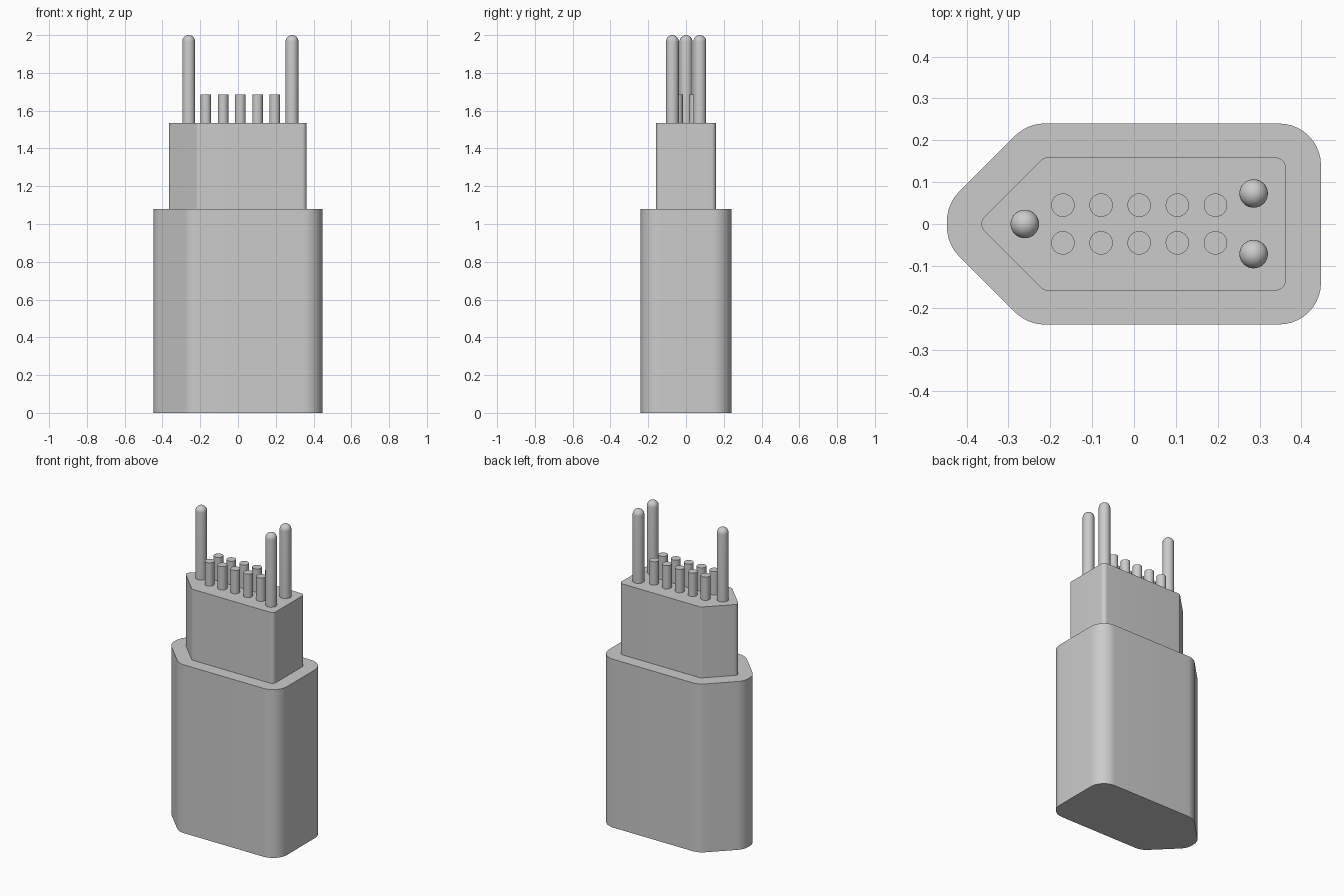
import bpy
import bmesh
import math
from mathutils import Vector

cube = bpy.data.objects.get("Cube")
if cube:
    bpy.data.objects.remove(cube, do_unlink=True)

grey = bpy.data.materials.new("light_grey")
grey.use_nodes = True
colour = (0.6, 0.6, 0.6, 1)
grey.diffuse_color = colour
grey.node_tree.nodes["Principled BSDF"].inputs["Base Color"].default_value = colour


def finish(name, bm):
    """Turn a bmesh into a grey object, smooth except at sharp edges."""
    bmesh.ops.recalc_face_normals(bm, faces=bm.faces)
    mesh = bpy.data.meshes.new(name)
    bm.to_mesh(mesh)
    bm.free()
    mesh.materials.append(grey)
    obj = bpy.data.objects.new(name, mesh)
    bpy.context.collection.objects.link(obj)
    bpy.ops.object.select_all(action='DESELECT')
    obj.select_set(True)
    bpy.context.view_layer.objects.active = obj
    bpy.ops.object.shade_smooth_by_angle(angle=math.radians(30))
    return obj


def fillet(corners, radius, steps=10):
    """Round every corner of a counter-clockwise outline."""
    points = []
    for i, corner in enumerate(corners):
        p = Vector(corner)
        before = (p - Vector(corners[i - 1])).normalized()
        after = (Vector(corners[(i + 1) % len(corners)]) - p).normalized()
        turn = math.atan2(before.x * after.y - before.y * after.x, before.dot(after))
        start = p - before * radius * math.tan(turn / 2)
        centre = start + Vector((-before.y, before.x)) * radius
        base = math.atan2(start.y - centre.y, start.x - centre.x)
        for s in range(steps + 1):
            a = base + turn * s / steps
            points.append(centre + radius * Vector((math.cos(a), math.sin(a))))
    return points


def pointed_block(name, right, half_width, shoulder, tip, radius, bottom, top):
    """Extruded box whose -x end narrows to a rounded point."""
    corners = [(right, -half_width), (right, half_width), (shoulder, half_width)]
    apex = shoulder - half_width
    if tip > apex + radius * (math.sqrt(2) - 1) + 0.001:
        # blunt nose, cut square before it is rounded
        corners += [(tip, tip - apex), (tip, apex - tip)]
    else:
        corners += [(apex, 0)]
    corners += [(shoulder, -half_width)]
    bm = bmesh.new()
    face = bm.faces.new([bm.verts.new((p.x, p.y, bottom)) for p in fillet(corners, radius)])
    result = bmesh.ops.extrude_face_region(bm, geom=[face], use_keep_orig=True)
    verts = [g for g in result["geom"] if isinstance(g, bmesh.types.BMVert)]
    bmesh.ops.translate(bm, verts=verts, vec=(0, 0, top - bottom))
    finish(name, bm)


def pin(name, x, y, radius, bottom, top, domed):
    """Upright pin, flat-topped or with a half-round end."""
    profile = [(0, bottom), (radius, bottom)]
    if domed:
        for s in range(9):
            a = math.pi / 2 * s / 8
            profile.append((radius * math.cos(a), top - radius + radius * math.sin(a)))
    else:
        profile += [(radius, top), (0, top)]
    bm = bmesh.new()
    verts = [bm.verts.new((r, 0, z)) for r, z in profile]
    edges = [bm.edges.new(pair) for pair in zip(verts, verts[1:])]
    bmesh.ops.spin(bm, geom=verts + edges, cent=(0, 0, 0), axis=(0, 0, 1),
                   angle=math.tau, steps=32, use_duplicate=False)
    bmesh.ops.remove_doubles(bm, verts=bm.verts, dist=0.0001)
    finish(name, bm).location = (x, y, 0)


# Housing and the narrower plug block standing on it
BODY_TOP, PLUG_TOP = 1.08, 1.535
pointed_block("housing", 0.447, 0.24, -0.255, -0.447, 0.1, 0, BODY_TOP)
pointed_block("plug_block", 0.363, 0.159, -0.216, -0.365, 0.025, BODY_TOP, PLUG_TOP)

# Two rows of short contact pins
for row, y in (("front", -0.045), ("back", 0.045)):
    for i in range(5):
        pin(f"{row}_contact_pin_{i + 1}", -0.17 + 0.0912 * i, y, 0.028,
            PLUG_TOP, 1.685, False)

# Three tall round-ended guide pins
for name, x, y in (("nose", -0.261, 0), ("front", 0.286, -0.072), ("back", 0.286, 0.073)):
    pin(f"{name}_guide_pin", x, y, 0.034, PLUG_TOP, 2, True)
